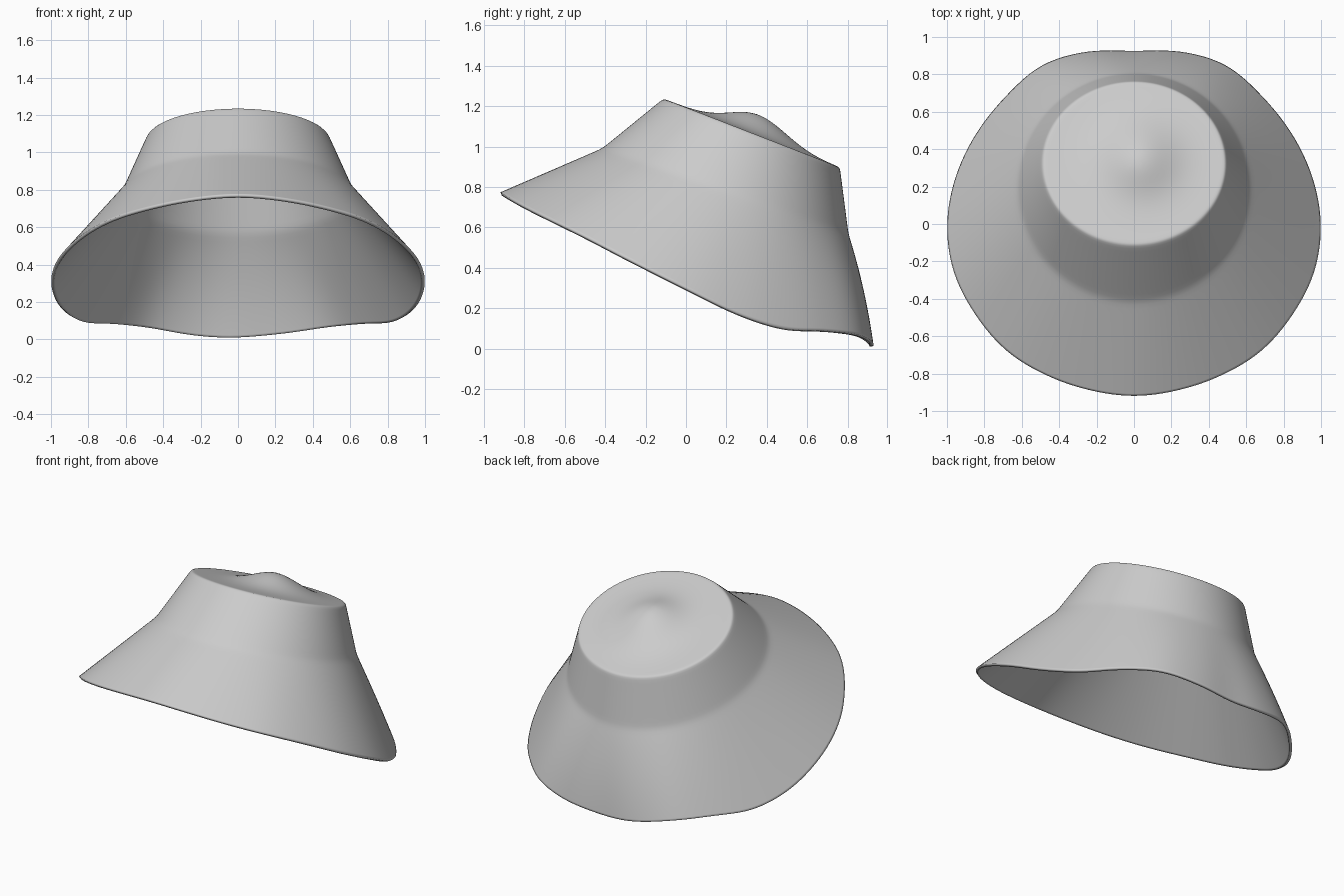
import bpy, bmesh, math
from mathutils import Vector

if "Cube" in bpy.data.objects:
    bpy.data.objects.remove(bpy.data.objects["Cube"])

N = 72

# Brim edge, every 15 degrees from front (-90) to back (+90): radius and height
RIM_R = [.92, .92, .935, .962, .977, .998, 1.0, .987, .973, .968, .982, .955, .925]
RIM_Z = [.775, .755, .71, .645, .55, .43, .30, .175, .10, .09, .07, .03, .012]


def sample(table, deg):
    """Smooth (Catmull-Rom) lookup, mirrored at both ends."""
    f = (deg + 90) / 15
    i = min(int(f), 11)
    t = f - i
    p0, p1, p2, p3 = (table[12 - abs(12 - abs(k))] for k in (i - 1, i, i + 1, i + 2))
    return p1 + .5 * t * (p2 - p0 + t * (2*p0 - 5*p1 + 4*p2 - p3 + t * (3*(p1 - p2) + p3 - p0)))


def rim(a):
    deg = math.degrees(math.asin(max(-1, min(1, math.sin(a)))))
    r = sample(RIM_R, deg)
    x, y = r * math.cos(a), r * math.sin(a)
    z = sample(RIM_Z, deg)
    if y > 0:
        z += .04 * x * math.exp(-(x / .3) ** 2) * y
    return Vector((x, y, z))


def seam(a):
    s = math.sin(a)
    return Vector((.62 * math.cos(a), .195 + .61 * s, .78 - .212 * s))


def crown(a, k=1.0):
    s = math.sin(a) * k
    return Vector((.49 * math.cos(a) * k, .325 + .437 * s, 1.068 - .17 * s))


def top(a, k):
    # tilted crown top with a soft off-centre bump
    p = crown(a, k)
    d = ((p.x - .03) ** 2 + (p.y - .36) ** 2) / .19 ** 2
    p.z += .105 * math.exp(-d) * (1 - k ** 4)
    return p


bm = bmesh.new()
rings = []


def add_ring(fn):
    rings.append([bm.verts.new(fn(2 * math.pi * i / N)) for i in range(N)])


# Brim: edge up to the seam, slightly bulged at the back
for t in (0, .04, .2, .4, .6, .8, .93):
    def brim(a, t=t):
        p = rim(a).lerp(seam(a), t)
        p.y += .06 * t * (1 - t) * max(0, math.sin(a)) ** 2
        return p
    add_ring(brim)
# Crown wall
for t in (0, .1, .35, .65, .9, .98):
    add_ring(lambda a, t=t: seam(a).lerp(crown(a), t))
# Crown top
for k in (.985, .94, .84, .72, .6, .48, .36, .24, .12):
    add_ring(lambda a, k=k: top(a, k))

for lo, hi in zip(rings, rings[1:]):
    for i in range(N):
        j = (i + 1) % N
        bm.faces.new((lo[i], lo[j], hi[j], hi[i]))
centre = bm.verts.new(top(0, 0))
for i in range(N):
    bm.faces.new((rings[-1][i], rings[-1][(i + 1) % N], centre))
bmesh.ops.recalc_face_normals(bm, faces=bm.faces)
if centre.normal.z < 0 or centre.link_faces[0].normal.z < 0:
    bmesh.ops.reverse_faces(bm, faces=bm.faces)

mesh = bpy.data.meshes.new("bucket_hat")
bm.to_mesh(mesh)
bm.free()
hat = bpy.data.objects.new("bucket_hat", mesh)
bpy.context.collection.objects.link(hat)

# Smooth surface, then thin fabric thickness inwards
sub = hat.modifiers.new("smooth", 'SUBSURF')
sub.levels = sub.render_levels = 1
shell = hat.modifiers.new("fabric", 'SOLIDIFY')
shell.thickness = .018
shell.offset = -1

bpy.context.view_layer.objects.active = hat
hat.select_set(True)
bpy.ops.object.shade_smooth_by_angle(angle=math.radians(50))
